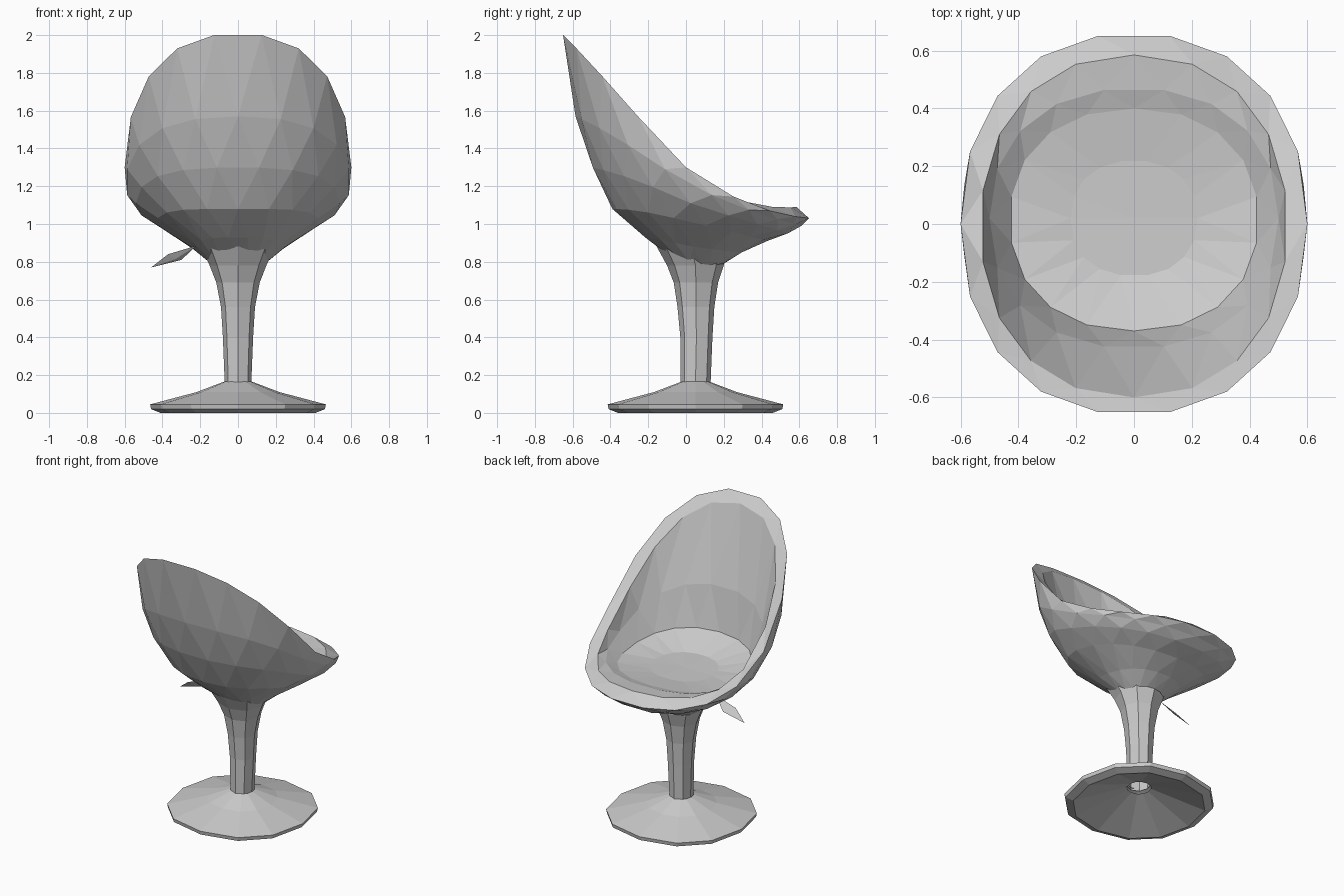
import bpy, bmesh, math

cube = bpy.data.objects.get("Cube")
if cube:
    bpy.data.objects.remove(cube)

grey = bpy.data.materials.new("plain grey")
grey.use_nodes = True
colour = (0.6, 0.6, 0.6, 1)
grey.diffuse_color = colour
grey.node_tree.nodes["Principled BSDF"].inputs["Base Color"].default_value = colour


def finish(name, bm):
    bmesh.ops.recalc_face_normals(bm, faces=bm.faces)
    mesh = bpy.data.meshes.new(name)
    bm.to_mesh(mesh)
    bm.free()
    mesh.materials.append(grey)
    obj = bpy.data.objects.new(name, mesh)
    bpy.context.collection.objects.link(obj)
    return obj


def full(v):
    """Push an oval slightly towards a rounded square."""
    return math.copysign(abs(v) ** 0.9, v)


def loft(name, rings, sides, stagger=False, cap=False):
    """Skin oval rings: half width, rear y, front y, rear z, side z, front z."""
    bm = bmesh.new()
    loops = []
    for i, (w, y_rear, y_front, z_rear, z_side, z_front) in enumerate(rings):
        shift = 0.5 * (i % 2) if stagger else 0
        loop = []
        for j in range(sides):
            a = math.tau * (j + shift) / sides
            c = full(math.cos(a))
            y = (y_front + y_rear) / 2 + c * (y_front - y_rear) / 2
            z = z_side + c * (z_front - z_rear) / 2
            z += c * c * ((z_front + z_rear) / 2 - z_side)
            # Rear shoulders stand a little higher
            z += 0.15 * (z_rear - z_front) * max(0, -c) * (1 - c * c)
            loop.append(bm.verts.new((w * full(math.sin(a)), y, z)))
        loops.append(loop)
    for i, (low, high) in enumerate(zip(loops, loops[1:])):
        for j in range(sides):
            k = (j + 1) % sides
            if not stagger:
                bm.faces.new((low[j], low[k], high[k], high[j]))
            elif i % 2 == 0:
                bm.faces.new((low[j], low[k], high[j]))
                bm.faces.new((low[k], high[k], high[j]))
            else:
                bm.faces.new((low[j], high[k], high[j]))
                bm.faces.new((low[j], low[k], high[k]))
    if cap:
        bmesh.ops.poke(bm, faces=[bm.faces.new(loops[-1])])
    return finish(name, bm)


# Bucket seat: outer skin up to the rim, over the lip and down to the seat
loft("seat_shell", [
    (0.14, -0.10, 0.20, 0.84, 0.79, 0.79),
    (0.25, -0.22, 0.30, 0.93, 0.88, 0.85),
    (0.43, -0.39, 0.43, 1.08, 1.01, 0.91),
    (0.54, -0.50, 0.55, 1.30, 1.11, 0.95),
    (0.595, -0.585, 0.61, 1.57, 1.21, 0.99),
    (0.60, -0.66, 0.66, 2.01, 1.30, 1.03),
    (0.53, -0.60, 0.585, 1.95, 1.28, 1.09),
    (0.50, -0.43, 0.47, 1.43, 1.16, 1.08),
    (0.43, -0.37, 0.40, 1.14, 1.06, 1.06),
    (0.22, -0.18, 0.22, 1.05, 1.04, 1.04),
], 18, stagger=True, cap=True)


def level(w, y_rear, y_front, z):
    return (w, y_rear, y_front, z, z, z)


# Flared pedestal stem, an open tube
loft("stem", [
    level(0.07, -0.03, 0.13, 0.15),
    level(0.08, -0.03, 0.14, 0.40),
    level(0.09, -0.045, 0.15, 0.56),
    level(0.115, -0.065, 0.17, 0.69),
    level(0.15, -0.10, 0.20, 0.78),
    level(0.20, -0.155, 0.21, 0.88),
], 8)


def disc(r, z):
    return level(r, 0.05 - r, 0.05 + r, z)


# Foot: thin shallow cone, hollow below and open in the middle
loft("foot", [disc(0.075, 0.165), disc(0.22, 0.11), disc(0.465, 0.045),
              disc(0.46, 0.02), disc(0.41, 0), disc(0.075, 0.13)], 12)

# Adjustment lever: thin folded blade under the seat
bm = bmesh.new()
root, tip, upper, lower, under = [bm.verts.new(p) for p in (
    (-0.22, -0.02, 0.885), (-0.46, 0.01, 0.77), (-0.37, -0.02, 0.84),
    (-0.30, 0.02, 0.81), (-0.33, 0, 0.815))]
for tri in ((root, upper, lower), (upper, tip, lower), (root, under, upper),
            (upper, under, tip), (root, lower, under), (tip, under, lower)):
    bm.faces.new(tri)
finish("lever", bm)
